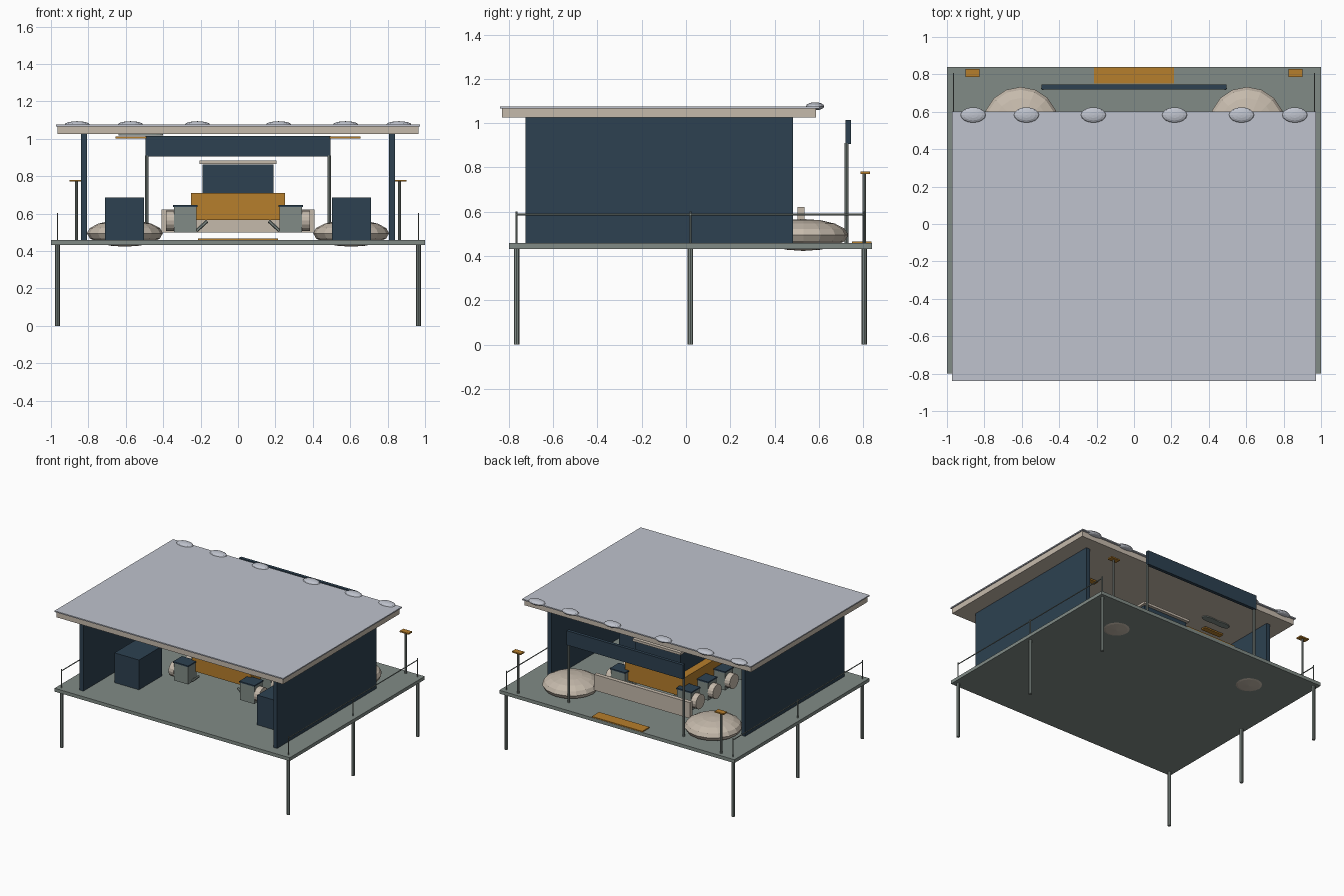
import bpy, bmesh, math
from mathutils import Vector

if "Cube" in bpy.data.objects:
    bpy.data.objects.remove(bpy.data.objects["Cube"])

def mat(name, rgb):
    m = bpy.data.materials.new(name)
    m.diffuse_color = (*rgb, 1)
    m.use_nodes = True
    m.node_tree.nodes["Principled BSDF"].inputs["Base Color"].default_value = m.diffuse_color
    return m

NAVY = mat("navy", (0.026, 0.053, 0.082))
GREY = mat("green grey", (0.22, 0.26, 0.24))
BEIGE = mat("beige", (0.56, 0.49, 0.41))
AMBER = mat("amber", (0.47, 0.21, 0.025))
PALE = mat("pale roof grey", (0.52, 0.545, 0.61))

def finish(name, bm, m):
    me = bpy.data.meshes.new(name)
    bm.to_mesh(me)
    bm.free()
    me.materials.append(m)
    ob = bpy.data.objects.new(name, me)
    bpy.context.collection.objects.link(ob)
    return ob

def box(name, x, y, z, m):
    """Box given by (min, max) ranges."""
    bm = bmesh.new()
    bmesh.ops.create_cube(bm, size=1)
    for v in bm.verts:
        v.co = [(r[0] + r[1]) / 2 + c * abs(r[1] - r[0]) for r, c in zip((x, y, z), v.co)]
    return finish(name, bm, m)

def rod(name, a, b, r, m, sides=8):
    """Cylinder from point a to point b."""
    a, b = Vector(a), Vector(b)
    bm = bmesh.new()
    bmesh.ops.create_cone(bm, cap_ends=True, segments=sides, radius1=r, radius2=r, depth=(b - a).length)
    q = (b - a).to_track_quat('Z', 'Y')
    for v in bm.verts:
        v.co = q @ v.co + (a + b) / 2
    return finish(name, bm, m)

def blob(name, c, r, m, seg=16, rings=8):
    """Flattened low-poly ellipsoid."""
    bm = bmesh.new()
    bmesh.ops.create_uvsphere(bm, u_segments=seg, v_segments=rings, radius=1)
    for v in bm.verts:
        v.co = [c[i] + v.co[i] * r[i] for i in range(3)]
    return finish(name, bm, m)

# Deck and roof
box("deck", (-1, 1), (-0.80, 0.84), (0.432, 0.458), GREY)
box("roof_slab", (-0.965, 0.965), (-0.83, 0.587), (1.025, 1.067), BEIGE)
box("roof_top", (-0.973, 0.973), (-0.84, 0.602), (1.067, 1.076), PALE)

# Central island, canopy block and rear bench
box("island", (-0.25, 0.25), (-0.20, 0.385), (0.565, 0.71), AMBER)
box("island_cabinet", (-0.19, 0.19), (-0.10, 0.34), (0.71, 0.862), NAVY)
box("cabinet_top", (-0.205, 0.205), (-0.12, 0.36), (0.865, 0.883), BEIGE)
box("rear_bench", (-0.408, 0.408), (0.503, 0.535), (0.50, 0.622), BEIGE)
box("door_mat", (-0.215, 0.215), (0.75, 0.838), (0.458, 0.466), AMBER)
box("rear_fascia", (-0.495, 0.495), (0.72, 0.745), (0.905, 1.015), NAVY)

for s, side in ((-1, "left"), (1, "right")):
    # Wall, front cabinet, dome cushion
    box(side + "_wall", (s * 0.808, s * 0.84), (-0.725, 0.482), (0.458, 1.025), NAVY)
    box(side + "_front_cabinet", (s * 0.503, s * 0.712), (-0.485, -0.205), (0.458, 0.687), NAVY)
    blob(side + "_dome", (s * 0.605, 0.53, 0.495), (0.203, 0.203, 0.072), BEIGE)
    # Legs, rail posts and handrail
    for y in (-0.765, 0.02, 0.805):
        rod(side + "_leg", (s * 0.965, y, 0), (s * 0.965, y, 0.432), 0.0125, GREY)
        rod(side + "_rail_post", (s * 0.965, y, 0.458), (s * 0.965, y, 0.602), 0.004, GREY, 6)
    rod(side + "_handrail", (s * 0.965, -0.765, 0.588), (s * 0.965, 0.805, 0.588), 0.004, GREY, 6)
    # Lamp post and fascia post
    rod(side + "_lamp_post", (s * 0.863, 0.805, 0.458), (s * 0.863, 0.805, 0.772), 0.008, GREY)
    box(side + "_lamp_cap", (s * 0.825, s * 0.90), (0.787, 0.83), (0.771, 0.781), AMBER)
    rod(side + "_fascia_post", (s * 0.488, 0.725, 0.458), (s * 0.488, 0.725, 0.91), 0.009, GREY)
    # Ceiling light
    box(side + "_ceiling_light", (s * 0.49, s * 0.655), (0.15, 0.19), (1.001, 1.012), AMBER)
    # Roof edge pods
    for x in (0.217, 0.575, 0.86):
        blob(side + "_roof_pod", (s * x, 0.583, 1.076), (0.067, 0.041, 0.018), PALE, 16, 8)
    # Row of seats along the island
    for y in (-0.24, -0.035, 0.17, 0.375):
        box(side + "_seat", (s * 0.222, s * 0.342), (y - 0.05, y + 0.05), (0.50, 0.635), GREY)
        box(side + "_seat_cap", (s * 0.217, s * 0.347), (y - 0.055, y + 0.055), (0.635, 0.645), NAVY)
        rod(side + "_seat_disc", (s * 0.342, y, 0.562), (s * 0.385, y, 0.562), 0.055, BEIGE, 16)
        rod(side + "_seat_bracket", (s * 0.222, y, 0.508), (s * 0.165, y, 0.56), 0.009, GREY, 6)

# Waisted plate on the ceiling
bm = bmesh.new()
n = 24
ring = []
for i in range(n):
    a = 2 * math.pi * i / n
    w = 0.022 + 0.022 * abs(math.cos(a))
    ring.append(bm.verts.new((-0.52 + 0.12 * math.cos(a), 0.27 + w * math.sin(a), 1.018)))
f = bm.faces.new(ring)
top = bmesh.ops.extrude_face_region(bm, geom=[f])
for v in top["geom"]:
    if isinstance(v, bmesh.types.BMVert):
        v.co.z += 0.008
bmesh.ops.recalc_face_normals(bm, faces=bm.faces)
finish("ceiling_plate", bm, GREY)
